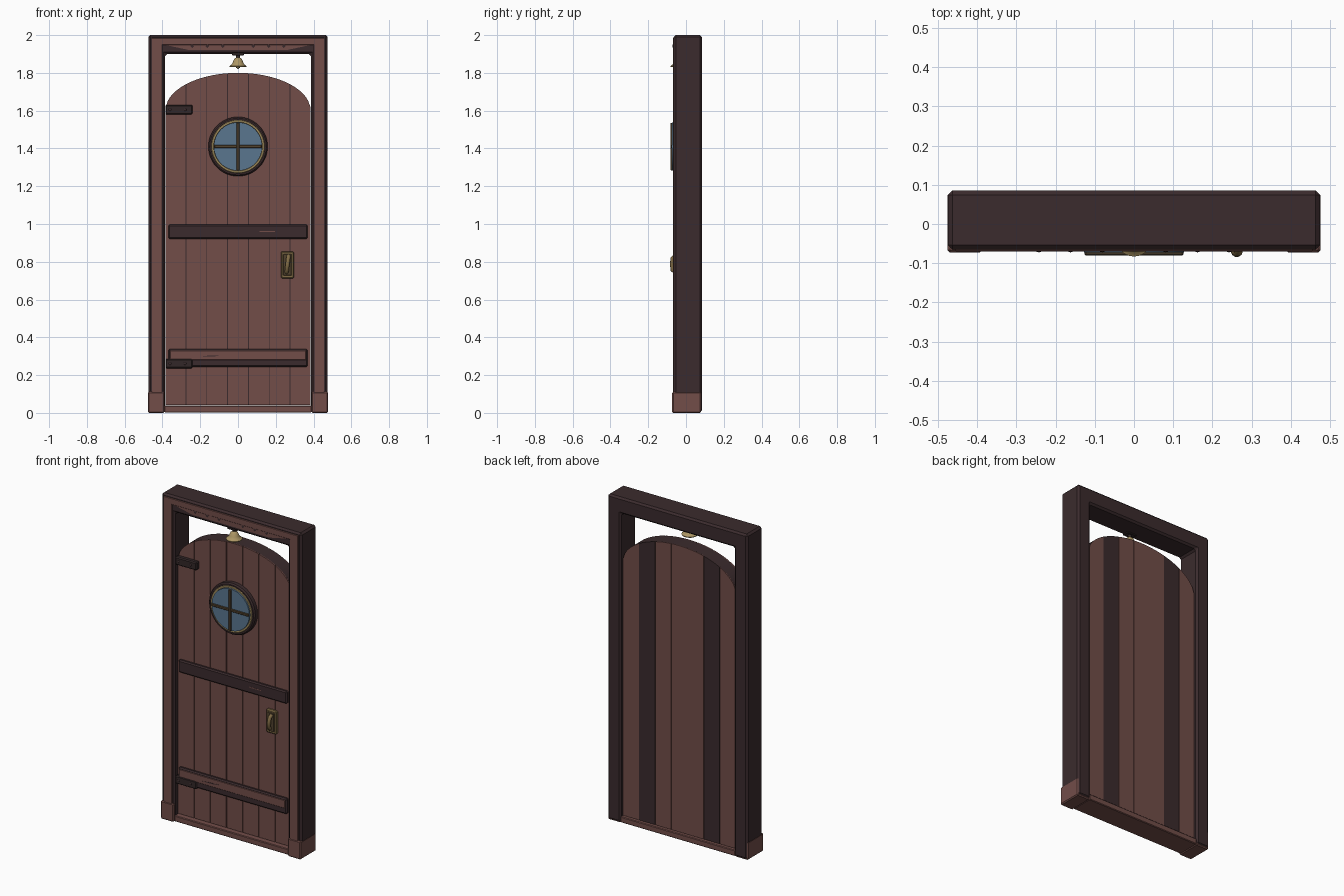
import bpy, bmesh, math
from mathutils import Matrix

cube = bpy.data.objects.get("Cube")
if cube:
    bpy.data.objects.remove(cube, do_unlink=True)


def material(name, r, g, b):
    m = bpy.data.materials.new(name)
    m.use_nodes = True
    m.diffuse_color = (r, g, b, 1)
    bsdf = m.node_tree.nodes["Principled BSDF"]
    bsdf.inputs["Base Color"].default_value = (r, g, b, 1)
    bsdf.inputs["Roughness"].default_value = 0.8
    return m


BROWN = material("red_brown_wood", 0.168, 0.075, 0.066)
DARK = material("dark_wood", 0.043, 0.024, 0.026)
IRON = material("dark_iron", 0.032, 0.02, 0.021)
BRASS = material("brass", 0.42, 0.31, 0.13)
OLD_BRASS = material("aged_brass", 0.22, 0.15, 0.06)
BRONZE = material("dark_bronze", 0.085, 0.056, 0.028)
GLASS = material("blue_glass", 0.1, 0.18, 0.275)


def finish(bm, name, mat, bevel=0):
    bmesh.ops.recalc_face_normals(bm, faces=bm.faces)
    mesh = bpy.data.meshes.new(name)
    bm.to_mesh(mesh)
    bm.free()
    mesh.materials.append(mat)
    ob = bpy.data.objects.new(name, mesh)
    bpy.context.collection.objects.link(ob)
    if bevel:
        mod = ob.modifiers.new("Bevel", "BEVEL")
        mod.width = bevel
        mod.segments = 1


def box(name, mat, x, y, z, bevel=0.0):
    """Box from (low, high) pairs on each axis."""
    bm = bmesh.new()
    bmesh.ops.create_cube(bm, size=1)
    for v in bm.verts:
        v.co = [a + (b - a) * (c + 0.5) for (a, b), c in zip((x, y, z), v.co)]
    finish(bm, name, mat, bevel)


def prism(name, mat, outline, y0, y1, bevel=0.0):
    """Extrude an (x, z) outline from y0 to y1."""
    bm = bmesh.new()
    face = bm.faces.new([bm.verts.new((x, y0, z)) for x, z in outline])
    ext = bmesh.ops.extrude_face_region(bm, geom=[face])
    moved = [v for v in ext["geom"] if isinstance(v, bmesh.types.BMVert)]
    bmesh.ops.translate(bm, verts=moved, vec=(0, y1 - y0, 0))
    finish(bm, name, mat, bevel)


def lathe(name, mat, profile, centre, forward=False, steps=40):
    """Turn (radius, height) points about z, or about -y if forward."""
    bm = bmesh.new()
    vs = [bm.verts.new((r, 0, h)) for r, h in profile]
    edges = [bm.edges.new(p) for p in zip(vs, vs[1:])]
    bmesh.ops.spin(bm, geom=vs + edges, cent=(0, 0, 0), axis=(0, 0, 1),
                   angle=math.tau, steps=steps)
    bmesh.ops.remove_doubles(bm, verts=bm.verts, dist=0.0001)
    turn = Matrix.Rotation(math.pi / 2, 4, "X") if forward else Matrix()
    bm.transform(Matrix.Translation(centre) @ turn)
    finish(bm, name, mat)
    ob = bpy.context.collection.objects[-1]
    bpy.ops.object.select_all(action="DESELECT")
    ob.select_set(True)
    bpy.context.view_layer.objects.active = ob
    bpy.ops.object.shade_smooth_by_angle(angle=math.radians(35))


HALF, SPRING, RISE, SILL = 0.385, 1.6, 0.2, 0.042


def arched_slab(name, mat, x0, x1, y0, y1, drop=0.0):
    """Vertical slab whose top follows the door's elliptical arch."""
    n = max(4, round((x1 - x0) / 0.012))
    pts = [(x0, SILL), (x1, SILL)]
    for i in range(n + 1):
        x = x1 + (x0 - x1) * i / n
        pts.append((x, SPRING - drop + RISE * math.sqrt(max(0, 1 - (x / HALF) ** 2))))
    prism(name, mat, pts, y0, y1)


# Frame: one piece for both jambs and the lintel
OUT, IN, HEAD = 0.475, 0.386, 1.9
prism("door_frame", DARK, [(-OUT, 0.004), (-OUT, 2), (OUT, 2), (OUT, 0.004),
                           (IN, 0.004), (IN, HEAD), (-IN, HEAD), (-IN, 0.004)],
      -0.065, 0.085, 0.011)

# Trim and plinths on both sides
for side, s in (("left", 1), ("right", -1)):
    def span(a, b):
        return tuple(sorted((s * a, s * b)))
    box(side + "_jamb_trim", BROWN, span(0.401, 0.456), (-0.07, -0.06), (0.1, 1.98), 0.002)
    box(side + "_plinth", BROWN, span(0.388, 0.476), (-0.073, 0.08), (0, 0.112), 0.006)

# Lintel trim with nails
box("lintel_trim", BROWN, (-0.456, 0.456), (-0.07, -0.06), (1.948, 1.985), 0.002)
prism("lintel_lower_trim", BROWN, [(-0.39, 1.949), (0.39, 1.949), (0.26, 1.921),
                                   (-0.26, 1.921)], -0.068, -0.06)
for i in range(-3, 4):
    if i:
        lathe("lintel_nail", DARK, [(0, 0.003), (0.01, 0)],
              (0.081 * i, -0.0695, 1.942), True, 4)

# Threshold
box("threshold", BROWN, (-0.39, 0.39), (-0.062, 0.079), (0.002, 0.038), 0.004)

# Door: dark core with planks on both faces
arched_slab("door_core", DARK, -HALF, HALF, -0.027, 0.06)
pitch, gap = 0.11, 0.002
for i in range(7):
    a = max(-HALF, (i - 3.5) * pitch + gap)
    b = min(HALF, (i - 2.5) * pitch - gap)
    arched_slab("front_plank", BROWN, a, b, -0.033, -0.026)
    arched_slab("back_plank", DARK if i in (1, 5) else BROWN,
                a - gap / 2, b + gap / 2, 0.059, 0.064)

# Rails across the door
box("middle_rail", DARK, (-0.369, 0.369), (-0.055, -0.03), (0.921, 0.997), 0.007)
box("middle_rail_scratch", BROWN, (0.115, 0.195), (-0.056, -0.05), (0.957, 0.962))
box("lower_rail", DARK, (-0.369, 0.369), (-0.055, -0.03), (0.243, 0.338), 0.007)
box("lower_rail_plate", BROWN, (-0.36, 0.36), (-0.058, -0.05), (0.28, 0.329), 0.002)
prism("lower_rail_scratch", DARK, [(-0.2, 0.298), (-0.13, 0.298), (-0.09, 0.305),
                                   (-0.16, 0.303)], -0.059, -0.055)

# Strap hinges with rivets
for name, z in (("upper", 1.605), ("lower", 0.261)):
    box(name + "_hinge", IRON, (-0.385, -0.24), (-0.062, -0.03), (z - 0.025, z + 0.025), 0.006)
    for x in (-0.36, -0.28):
        lathe(name + "_hinge_rivet", DARK, [(0, 0.003), (0.005, 0.002), (0.007, 0)],
              (x, -0.062, z), True, 10)

# Round window
WIN = (0, 0, 1.41)
lathe("window_surround", DARK, [(0.157, 0.03), (0.157, 0.056), (0.15, 0.064),
                                (0.142, 0.064), (0.136, 0.058), (0.136, 0.03)], WIN, True, 48)
lathe("window_brass_ring", BRASS, [(0.141, 0.055), (0.141, 0.063), (0.138, 0.066),
                                   (0.13, 0.066), (0.126, 0.06), (0.126, 0.05)],
      WIN, True, 48)
lathe("window_glass", GLASS, [(0, 0.073), (0.128, 0.073), (0.128, 0.035), (0, 0.035)],
      WIN, True, 48)
box("window_upright_bar", BRONZE, (-0.008, 0.008), (-0.082, -0.07), (1.284, 1.536), 0.003)
box("window_cross_bar", BRONZE, (-0.126, 0.126), (-0.08, -0.07), (1.402, 1.418), 0.003)

# Handle with back plate
box("handle_surround", OLD_BRASS, (0.227, 0.296), (-0.053, -0.03), (0.712, 0.855), 0.006)
box("handle_plate", BRONZE, (0.239, 0.284), (-0.058, -0.05), (0.727, 0.842), 0.003)
curve = bpy.data.curves.new("handle_grip", "CURVE")
curve.dimensions = "3D"
curve.bevel_depth = 0.011
curve.bevel_resolution = 3
curve.use_fill_caps = True
spline = curve.splines.new("POLY")
path = [(0.257, -0.056, 0.745), (0.259, -0.072, 0.757), (0.262, -0.074, 0.787),
        (0.266, -0.072, 0.817), (0.268, -0.056, 0.83)]
spline.points.add(len(path) - 1)
for p, co in zip(spline.points, path):
    p.co = (*co, 1)
curve.materials.append(OLD_BRASS)
grip = bpy.data.objects.new("handle_grip", curve)
bpy.context.collection.objects.link(grip)

# Hanging bell
BELL = (0, -0.037, 0)
box("bell_bracket", IRON, (-0.032, 0.032), (-0.06, -0.015), (1.893, 1.908), 0.003)
lathe("bell_stem", IRON, [(0, 1.9), (0.012, 1.9), (0.01, 1.876), (0, 1.876)], BELL, steps=12)
lathe("bell", BRASS, [(0, 1.882), (0.012, 1.88), (0.021, 1.872), (0.028, 1.855),
                      (0.035, 1.843), (0.046, 1.836), (0.045, 1.831), (0, 1.836)],
      BELL, steps=24)
lathe("bell_clapper", OLD_BRASS, [(0, 1.838), (0.009, 1.834), (0.01, 1.827), (0, 1.82)],
      BELL, steps=12)
